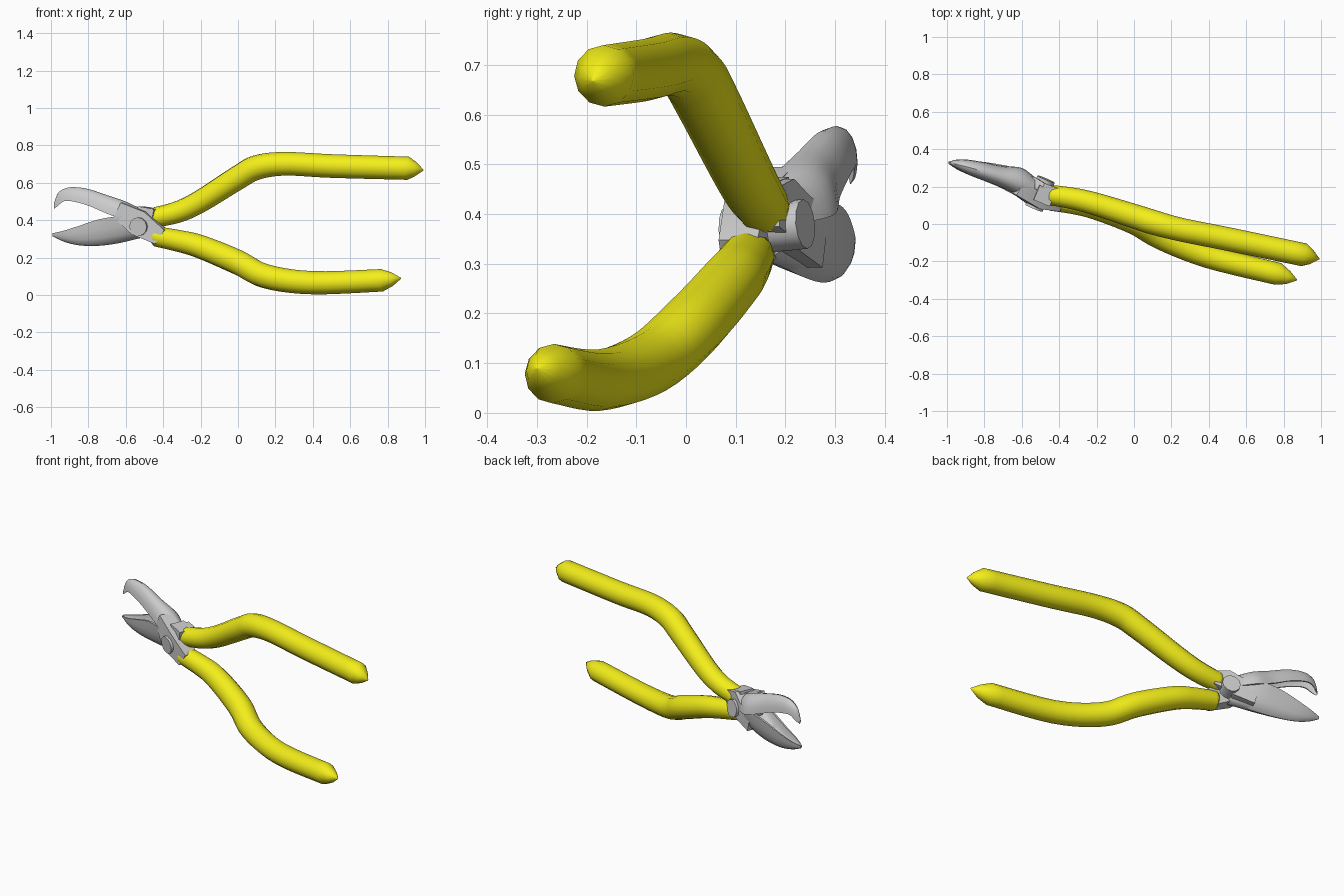
import bpy, bmesh
from math import sin, cos, pi, radians
from mathutils import Vector

if "Cube" in bpy.data.objects:
    bpy.data.objects.remove(bpy.data.objects["Cube"])


def spline(stations, steps):
    """Catmull-Rom resampling of stations holding any number of values."""
    rows = [stations[0]] + stations + [stations[-1]]
    out = []
    for i in range(1, len(rows) - 2):
        for s in range(steps):
            t = s / steps
            out.append([0.5 * (2 * b + (c - a) * t + (2 * a - 5 * b + 4 * c - d) * t * t
                               + (3 * b - a - 3 * c + d) * t ** 3)
                        for a, b, c, d in zip(*rows[i - 1:i + 3])])
    return out + [list(stations[-1])]


def loft(name, rings, color=None, angle=40):
    bm = bmesh.new()
    vs = [[bm.verts.new(p) for p in r] for r in rings]
    n = len(vs[0])
    for a, b in zip(vs, vs[1:]):
        for i in range(n):
            j = (i + 1) % n
            bm.faces.new((a[i], a[j], b[j], b[i]))
    bm.faces.new(vs[0][::-1])
    bm.faces.new(vs[-1])
    bmesh.ops.recalc_face_normals(bm, faces=bm.faces)
    me = bpy.data.meshes.new(name)
    bm.to_mesh(me)
    bm.free()
    ob = bpy.data.objects.new(name, me)
    bpy.context.collection.objects.link(ob)
    if color:
        me.materials.append(color)
    bpy.ops.object.select_all(action='DESELECT')
    ob.select_set(True)
    bpy.context.view_layer.objects.active = ob
    bpy.ops.object.shade_smooth_by_angle(angle=radians(angle))
    return ob


def sweep(name, pts, sides, color=None, angle=40, phase=0.0):
    """Sweep an elliptical section; each point is x, y, z, side radius, height radius."""
    rings = []
    for i, p in enumerate(pts):
        a, b = pts[max(i - 1, 0)], pts[min(i + 1, len(pts) - 1)]
        t = (Vector(b[:3]) - Vector(a[:3])).normalized()
        side = Vector((0, 0, 1)).cross(t).normalized()
        up = t.cross(side)
        rings.append([Vector(p[:3]) + side * p[3] * cos(2 * pi * k / sides + phase)
                      + up * p[4] * sin(2 * pi * k / sides + phase) for k in range(sides)])
    return loft(name, rings, color, angle)


yellow = bpy.data.materials.new("yellow_grip")
yellow.diffuse_color = (0.9, 0.86, 0.01, 1)
yellow.use_nodes = True
yellow.node_tree.nodes["Principled BSDF"].inputs["Base Color"].default_value = yellow.diffuse_color

# Bent grips with pointed ends
grips = {
    "upper_grip": ([(-.445, .155, .415, .054), (-.32, .135, .445, .058), (-.2, .105, .502, .061),
                    (0, .042, .628, .065), (.1, .01, .682, .066), (.25, -.03, .702, .063),
                    (.5, -.08, .69, .063), (.91, -.165, .678, .062)],
                   [(.95, -.178, .673, .038), (.992, -.187, .668, .002)]),
    "lower_grip": ([(-.445, .125, .315, .054), (-.32, .11, .29, .058), (-.2, .085, .258, .063),
                    (0, .012, .175, .067), (.15, -.075, .1, .065), (.4, -.175, .066, .062),
                    (.77, -.267, .079, .06)],
                   [(.825, -.287, .085, .036), (.872, -.3, .09, .002)]),
}
for name, (body, tip) in grips.items():
    row = spline(body, 5)
    first = list(row[0])
    cap = [first[0] - .012, first[1] + .003, first[2], first[3] * .8]
    sweep(name, [(*p, p[3]) for p in [cap] + row + tip], 12, yellow, 60)

# Grooved jaws: x, y, back z, gripping z, half width, groove depth
jaws = {
    "upper_jaw": [(-.985, .325, .485, .46, .006, .6), (-.965, .323, .542, .475, .018, .7),
                  (-.93, .315, .568, .502, .03, .7), (-.88, .302, .577, .5, .041, .65),
                  (-.8, .28, .567, .478, .05, .6), (-.7, .25, .534, .435, .06, .45),
                  (-.6, .222, .5, .4, .078, .15), (-.53, .19, .465, .385, .06, 0)],
    "lower_jaw": [(-.993, .328, .315, .33, .006, .6), (-.93, .312, .285, .345, .029, .7),
                  (-.85, .295, .266, .37, .042, .65), (-.75, .268, .263, .403, .056, .5),
                  (-.65, .232, .275, .42, .072, .3), (-.57, .195, .293, .415, .075, .1),
                  (-.5, .155, .31, .39, .06, 0)],
}
for name, stations in jaws.items():
    rings = []
    for x, y, back, grip, w, g in spline(stations, 4):
        d = back - grip
        outer = [(x, y + w * cos(k * pi / 8), grip + d * sin(k * pi / 8)) for k in range(9)]
        inner = [(x, y - .78 * w * cos(k * pi / 6), grip + g * d * sin(k * pi / 6)) for k in range(7)]
        rings.append(outer + inner)
    loft(name, rings)

# Crossing arms that link each jaw to the opposite grip
h = 2 ** .5
arms = {
    "front_arm": [(-.63, .195, .455, .035, .045), (-.52, .135, .385, .045, .07),
                  (-.41, .11, .31, .04, .045)],
    "rear_arm": [(-.63, .245, .35, .04, .06), (-.53, .2, .38, .045, .06),
                 (-.48, .175, .415, .04, .058), (-.41, .15, .415, .04, .04)],
}
for name, pts in arms.items():
    sweep(name, [(x, y, z, a * h, b * h) for x, y, z, a, b in pts], 4, phase=pi / 4, angle=25)

# Pivot block and stop shoulder
sweep("pivot", [(-.535, .085, .365, .05, .05), (-.47, .24, .38, .05, .05)], 12)
sweep("stop_shoulder", [(-.525, .17, .44, .06, .05), (-.44, .135, .425, .06, .05)], 4, phase=pi / 4)
